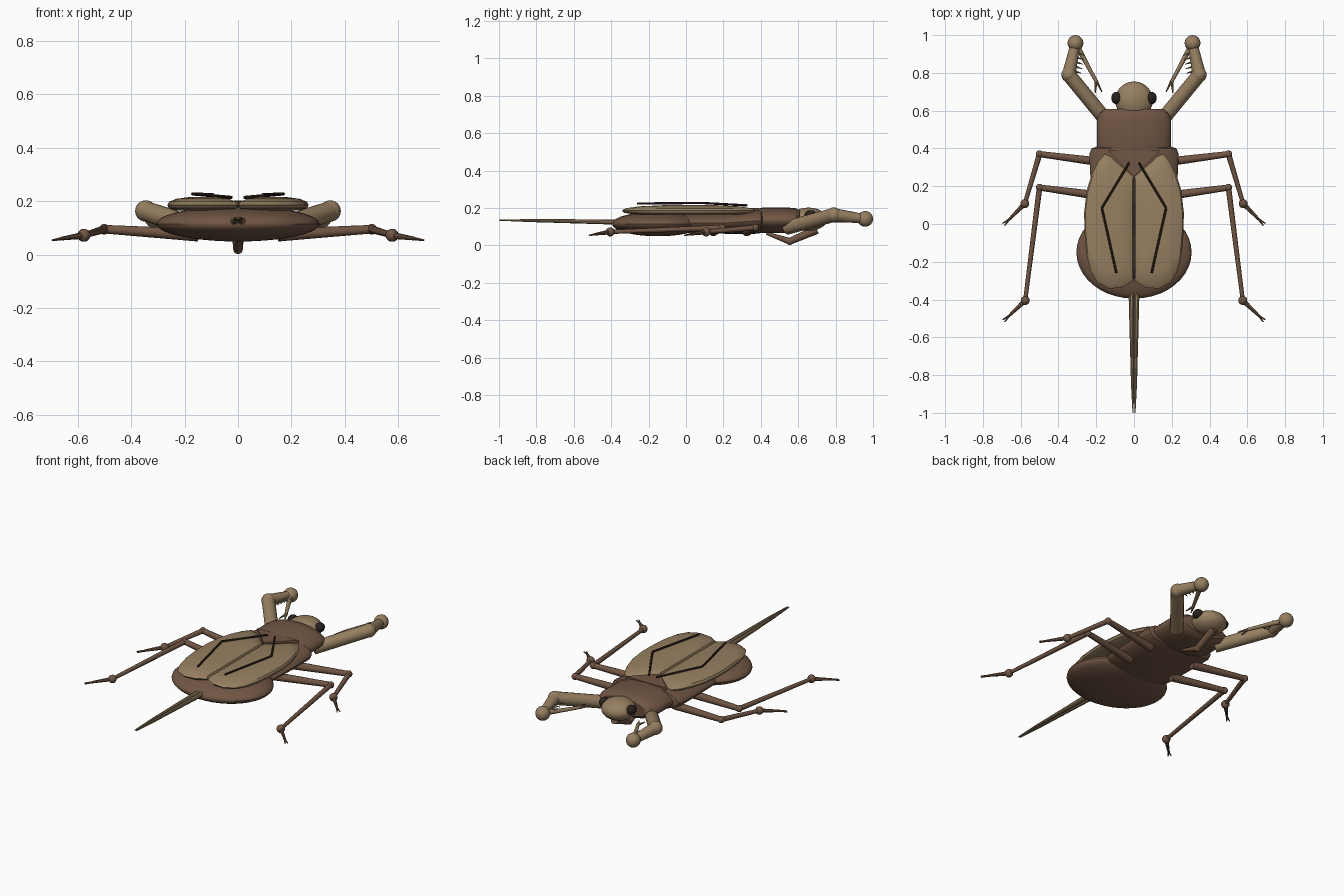
import bpy, bmesh, math
from mathutils import Vector

if "Cube" in bpy.data.objects:
    bpy.data.objects.remove(bpy.data.objects["Cube"])


def material(name, rgb):
    m = bpy.data.materials.new(name)
    m.diffuse_color = (*rgb, 1)
    m.use_nodes = True
    m.node_tree.nodes["Principled BSDF"].inputs["Base Color"].default_value = m.diffuse_color
    return m


TAN = material("tan", (0.305, 0.212, 0.118))
BROWN = material("brown", (0.165, 0.093, 0.058))
DARK = material("dark_brown", (0.040, 0.024, 0.015))
BLACK = material("eye_black", (0.020, 0.015, 0.013))


def finish(bm, name, mat):
    bmesh.ops.recalc_face_normals(bm, faces=bm.faces[:])
    me = bpy.data.meshes.new(name)
    bm.to_mesh(me)
    bm.free()
    me.materials.append(mat)
    ob = bpy.data.objects.new(name, me)
    bpy.context.collection.objects.link(ob)
    bpy.ops.object.select_all(action='DESELECT')
    ob.select_set(True)
    bpy.context.view_layer.objects.active = ob
    bpy.ops.object.shade_smooth_by_angle(angle=math.radians(35))
    return ob


def skin(bm, rings, closed=True):
    """Bridge a list of equal-length point rings and cap the ends."""
    vs = [[bm.verts.new(p) for p in r] for r in rings]
    n = len(vs[0])
    for a, b in zip(vs, vs[1:]):
        for i in range(n):
            j = (i + 1) % n
            bm.faces.new((a[i], a[j], b[j], b[i]))
    bm.faces.new(vs[0])
    bm.faces.new(vs[-1])


def ball(name, c, r, mat, seg=24, rows=16):
    bm = bmesh.new()
    bmesh.ops.create_uvsphere(bm, u_segments=seg, v_segments=rows, radius=1)
    bmesh.ops.scale(bm, vec=r, verts=bm.verts)
    bmesh.ops.translate(bm, vec=c, verts=bm.verts)
    return finish(bm, name, mat)


def limb(name, pts, radii, mat, seg=12):
    """Separate tapered tubes running along a path of points."""
    bm = bmesh.new()
    for k in range(len(pts) - 1):
        a, b = Vector(pts[k]), Vector(pts[k + 1])
        d = (b - a).normalized()
        u = d.cross(Vector((0, 0, 1))).normalized()
        w = u.cross(d)
        rings = []
        for p, r in ((a, radii[k]), (b, radii[k + 1])):
            rings.append([p + r * (math.cos(t) * u + math.sin(t) * w)
                          for t in (2 * math.pi * i / seg for i in range(seg))])
        skin(bm, rings)
    return finish(bm, name, mat)


def body(name, sections, mat, seg=32):
    """Elliptical loft along y; sections are (y, half width, low z, high z)."""
    bm = bmesh.new()
    rings = []
    for y, rx, lo, hi in sections:
        c, h = (lo + hi) / 2, (hi - lo) / 2
        rings.append([(rx * math.cos(t), y, c + h * math.sin(t))
                      for t in (2 * math.pi * i / seg for i in range(seg))])
    skin(bm, rings)
    return finish(bm, name, mat)


# Body
ball("abdomen", (0, -0.15, 0.115), (0.305, 0.245, 0.066), BROWN, 40, 20)
body("mid_thorax", [(-0.02, 0.20, 0.075, 0.165), (0.04, 0.225, 0.065, 0.175),
                    (0.23, 0.23, 0.062, 0.18), (0.37, 0.237, 0.062, 0.198),
                    (0.40, 0.225, 0.066, 0.197), (0.412, 0.19, 0.08, 0.185)], BROWN)
body("pronotum", [(0.38, 0.185, 0.075, 0.195), (0.41, 0.197, 0.066, 0.202),
                  (0.55, 0.197, 0.066, 0.202), (0.59, 0.185, 0.07, 0.198),
                  (0.61, 0.15, 0.085, 0.185)], BROWN)

# Triangular shield between the wing bases
bm = bmesh.new()
tri = [(-0.14, 0.39), (0, 0.25), (0.14, 0.39)]
skin(bm, [[(x, y, z) for x, y in tri] for z in (0.175, 0.2)])
finish(bm, "shield", BROWN)

# Head, eyes and folded beak
ball("head", (0, 0.655, 0.14), (0.1, 0.1, 0.062), TAN)
limb("beak", [(0, 0.70, 0.085), (0, 0.555, 0.022), (0, 0.43, 0.065)],
     [0.024, 0.018, 0.008], BROWN)
ball("beak_joint", (0, 0.555, 0.02), (0.018, 0.018, 0.018), BROWN, 12, 8)

# Breathing tubes at the tail
OUTLINE = [(0.002, 0.25), (0.06, 0.30), (0.12, 0.355), (0.155, 0.37), (0.19, 0.33),
           (0.225, 0.26), (0.25, 0.18), (0.264, 0.06), (0.262, -0.05), (0.252, -0.16),
           (0.23, -0.25), (0.195, -0.31), (0.13, -0.343), (0.06, -0.335), (0.002, -0.30),
           (0.002, -0.15), (0.002, 0.0), (0.002, 0.13)]

for s, side in ((-1, "left"), (1, "right")):
    def P(x, y, z):
        return (s * x, y, z)

    ball(side + "_eye", P(0.093, 0.667, 0.16), (0.027, 0.033, 0.028), BLACK, 16, 12)

    # Domed wing cover
    bm = bmesh.new()
    cx, cy = 0.13, 0.03
    rings = [[P(cx + (x - cx) * k, cy + (y - cy) * k, z) for x, y in OUTLINE]
             for k, z in ((0.8, 0.165), (0.97, 0.174), (1, 0.186), (0.95, 0.198),
                          (0.75, 0.209), (0.4, 0.215))]
    skin(bm, rings)
    finish(bm, side + "_wing_cover", TAN)

    # Raised wing vein
    limb(side + "_wing_vein", [P(0.025, 0.325, 0.214), P(0.17, 0.085, 0.227),
                               P(0.093, -0.26, 0.224)], [0.006] * 3, DARK, 8)

    # Tail tube and its fine hair tip
    limb(side + "_tail_tube", [P(0.014, -0.36, 0.125), P(0.008, -0.85, 0.133),
                               P(0.005, -1.0, 0.135)], [0.015, 0.008, 0.003], TAN, 10)

    # Grasping front leg
    knee, wrist = P(0.345, 0.79, 0.163), P(0.31, 0.958, 0.142)
    limb(side + "_front_thigh", [P(0.14, 0.54, 0.095), knee], [0.038, 0.038], TAN, 16)
    ball(side + "_front_knee", knee, (0.04,) * 3, TAN, 16, 12)
    limb(side + "_front_forearm", [knee, wrist], [0.036, 0.025], TAN, 16)
    ball(side + "_front_wrist", wrist, (0.042,) * 3, TAN, 20, 14)
    limb(side + "_front_blade", [wrist, P(0.2, 0.755, 0.13)], [0.015, 0.009], TAN)
    for i, (dx, dy) in enumerate(((-0.03, -0.06), (0.005, -0.065))):
        limb(f"{side}_front_claw_{i}", [P(0.2, 0.76, 0.13),
             P(0.2 + dx, 0.76 + dy, 0.125)], [0.008, 0.003], TAN, 8)
    for i in range(5):
        y = 0.81 + 0.024 * i
        x = 0.318 - 0.004 * i
        limb(f"{side}_front_spine_{i}", [P(x, y, 0.155), P(x - 0.04, y - 0.012, 0.148)],
             [0.007, 0.0015], TAN, 6)

    # Walking legs: thigh, shin, ankle and forked foot
    for name, hip, kn, ank, toe in (
            ("middle", (0.15, 0.325), (0.5, 0.37), (0.578, 0.108), (0.66, 0.025)),
            ("hind", (0.15, 0.145), (0.5, 0.193), (0.576, -0.405), (0.66, -0.485))):
        n = f"{side}_{name}_"
        h, k = P(*hip, 0.073), P(*kn, 0.095)
        a, t = P(*ank, 0.072), P(*toe, 0.06)
        limb(n + "thigh", [h, k], [0.024, 0.016], BROWN)
        ball(n + "knee", k, (0.02,) * 3, BROWN, 14, 10)
        limb(n + "shin", [k, a], [0.015, 0.011], BROWN)
        ball(n + "ankle", a, (0.024,) * 3, BROWN, 14, 10)
        limb(n + "foot", [a, t], [0.013, 0.007], BROWN, 8)
        for i, (dx, dy) in enumerate(((0.036, -0.022), (0.025, -0.034))):
            limb(f"{n}claw_{i}", [t, P(toe[0] + dx, toe[1] + dy, 0.054)],
                 [0.006, 0.003], BROWN, 8)
